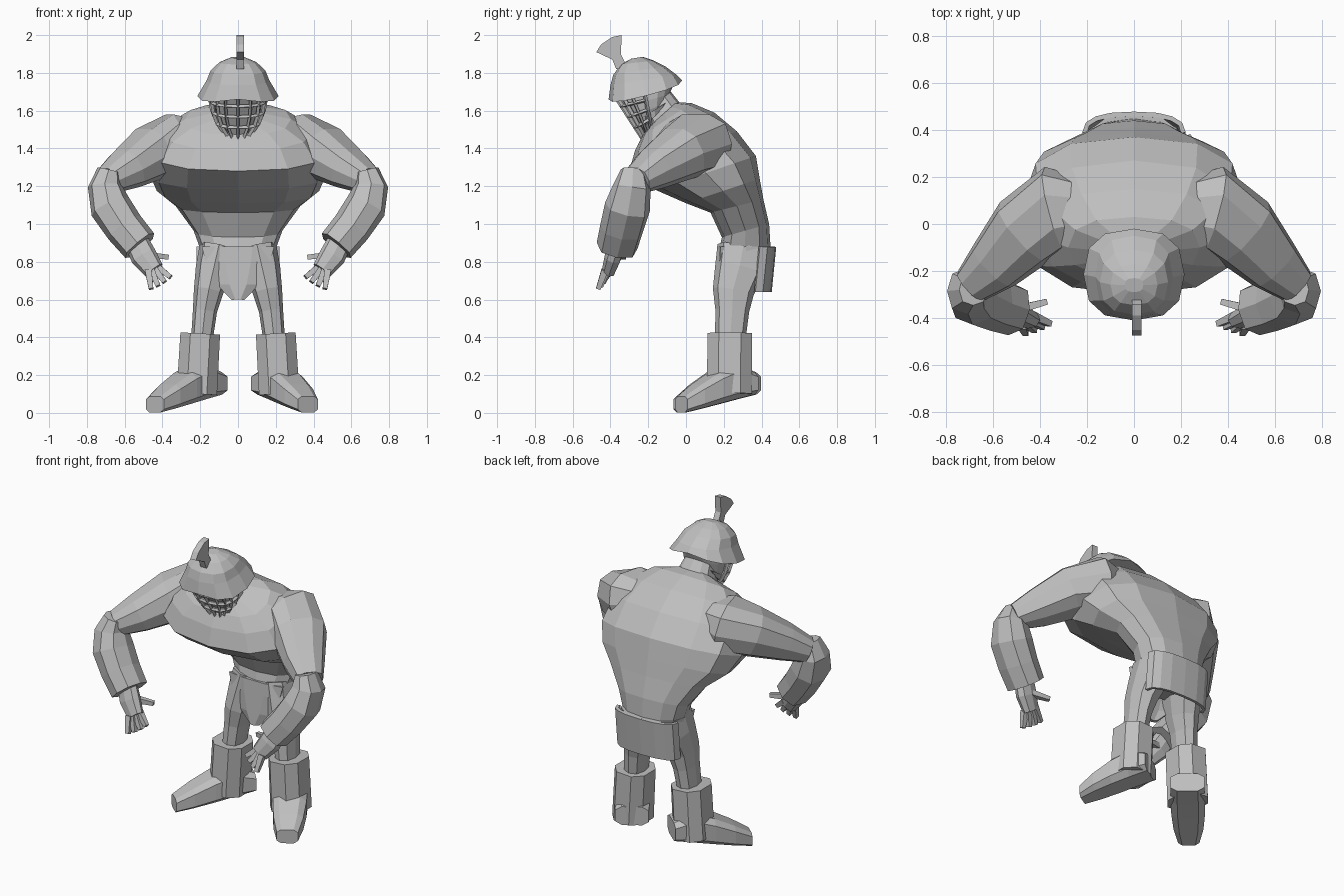
import bpy, bmesh
from math import cos, sin, pi, copysign
from mathutils import Vector

cube = bpy.data.objects.get("Cube")
if cube:
    bpy.data.objects.remove(cube, do_unlink=True)

grey = bpy.data.materials.new("clay_grey")
grey.use_nodes = True
grey.diffuse_color = (.52, .52, .52, 1)
grey.node_tree.nodes["Principled BSDF"].inputs["Base Color"].default_value = grey.diffuse_color

X_AXIS, Y_AXIS, Z_AXIS = Vector((1, 0, 0)), Vector((0, 1, 0)), Vector((0, 0, 1))


def skin(name, rows, solid=True, side=1):
    """Bridge rows of points with quads; a solid has closed rows and capped ends."""
    bm = bmesh.new()
    loops = [[bm.verts.new((p.x * side, p.y, p.z)) for p in row] for row in rows]
    count = len(loops[0])
    for lower, upper in zip(loops, loops[1:]):
        for i in range(count if solid else count - 1):
            j = (i + 1) % count
            bm.faces.new((lower[i], lower[j], upper[j], upper[i]))
    if solid:
        bm.faces.new(loops[0])
        bm.faces.new(loops[-1])
    bmesh.ops.recalc_face_normals(bm, faces=bm.faces)
    mesh = bpy.data.meshes.new(name)
    bm.to_mesh(mesh)
    bm.free()
    mesh.materials.append(grey)
    obj = bpy.data.objects.new(name, mesh)
    bpy.context.collection.objects.link(obj)
    return obj


def ring(centre, across, along, count, power=.8, shift=0):
    """Rounded cross-section; a lower power makes it boxier."""
    def soften(value):
        return copysign(abs(value) ** power, value) if abs(value) > 1e-6 else 0
    angles = [2 * pi * (i + shift) / count for i in range(count)]
    return [centre + across * soften(cos(a)) + along * soften(sin(a)) for a in angles]


def hoop(width, back, front, count=12, power=.8, shift=0):
    """Symmetric ring through a back and a front point, each given as (y, z)."""
    back, front = Vector((0, *back)), Vector((0, *front))
    return ring((back + front) / 2, X_AXIS * width, (back - front) / 2, count, power, shift)


def limb(name, side, stations, reference, ratio=1, count=8, shift=0):
    """Tapered tube through (point, radius) stations."""
    points = [Vector(point) for point, radius in stations]
    rows = []
    for i, (point, radius) in enumerate(stations):
        tangent = points[min(i + 1, len(points) - 1)] - points[max(i - 1, 0)]
        across = reference.cross(tangent).normalized()
        along = tangent.normalized().cross(across)
        rows.append(ring(points[i], across * radius, along * radius * ratio, count, shift=shift))
    return skin(name, rows, side=side)


def thicken(obj):
    solidify = obj.modifiers.new("thickness", "SOLIDIFY")
    solidify.thickness = .02
    solidify.offset = 0


# Hunched torso, from pelvis to collar
skin("torso", [
    hoop(.12, (.42, .72), (.2, .74)),
    hoop(.19, (.45, .84), (.17, .84)),
    hoop(.235, (.44, 1), (.19, .93)),
    hoop(.33, (.41, 1.13), (.13, 1.06)),
    hoop(.43, (.39, 1.24), (0, 1.11)),
    hoop(.47, (.37, 1.36), (-.16, 1.18)),
    hoop(.46, (.27, 1.49), (-.3, 1.28)),
    hoop(.39, (.15, 1.59), (-.27, 1.39)),
    hoop(.28, (.03, 1.64), (-.23, 1.47)),
    hoop(.13, (-.05, 1.645), (-.18, 1.53)),
])
skin("neck", [hoop(.13, (0, 1.6), (-.18, 1.47)), hoop(.1, (-.08, 1.7), (-.24, 1.58))])

# Belt and loincloth
skin("belt", [hoop(.205, (.47, height), (.165, height)) for height in (.8, .88)])
back_rows = []
for height in (.88, .76, .64):
    centre = Vector((0, .3 + height / 10, height))
    back_rows.append(ring(centre, X_AXIS * .21, Y_AXIS * .08, 16)[:9])
thicken(skin("back_flap", back_rows, solid=False))
front_rows = []
for height, width in ((.88, .19), (.8, .17), (.68, .11), (.6, .03)):
    front_rows.append([Vector((width * k, .12 + .06 * height + .02 * k * k, height))
                       for k in (-1, -.4, .4, 1)])
thicken(skin("front_flap", front_rows, solid=False))

# Helmet: smooth dome with side wings, sweeping back into a tail
brim = hoop(.215, (-.02, 1.76), (-.41, 1.66))
for point in brim:
    point.z -= abs(point.x) * .15
skin("helmet", [
    brim,
    hoop(.165, (-.05, 1.79), (-.4, 1.735)),
    hoop(.145, (-.11, 1.835), (-.385, 1.79)),
    hoop(.1, (-.17, 1.865), (-.345, 1.845)),
    hoop(.04, (-.23, 1.885), (-.29, 1.875)),
])


def face_rows(inset, count):
    """Rings narrowing from the brow down to the chin."""
    rows = []
    for step in range(5):
        t = step / 4
        back = Vector((-.07, 1.73)).lerp(Vector((-.14, 1.55)), t)
        front = Vector((-.375 + inset, 1.68)).lerp(Vector((-.23 + inset, 1.455)), t)
        rows.append(hoop(.145 * (1 - t ** 3 / 2) - inset, back, front, count))
    return rows


# Face behind a barred visor
skin("face", face_rows(.015, 16))
visor = skin("visor", [row[8:] + row[:1] for row in face_rows(0, 16)], solid=False)
bars = visor.modifiers.new("bars", "WIREFRAME")
bars.thickness = .025
bars.use_even_offset = False
bars.use_boundary = True
skin("chin_strap", [hoop(.115, (-.1, 1.63), (-.23, 1.51)), hoop(.125, (-.08, 1.66), (-.25, 1.55))])

# Crest: thin stem opening into a fan
crest_sections = [((-.31, 1.83), (-.37, 1.82)), ((-.345, 1.9), (-.39, 1.87)),
                  ((-.34, 2), (-.475, 1.91)), ((-.39, 1.99), (-.45, 1.95))]
crest = skin("crest", [hoop(.02, back, front, 4, .01, .5) for back, front in crest_sections])
crest.location.x = .012

for side, label in ((1, "left"), (-1, "right")):
    # Shoulder and upper arm
    limb(label + "_upper_arm", side, [
        ((.12, .06, 1.45), .1), ((.33, .06, 1.425), .19), ((.46, -.03, 1.375), .165),
        ((.59, -.17, 1.29), .125), ((.69, -.26, 1.23), .085)], Z_AXIS, ratio=.87, count=10)
    # Sleeved forearm
    limb(label + "_forearm", side, [
        ((.685, -.28, 1.285), .06), ((.705, -.285, 1.2), .09), ((.675, -.31, 1.09), .11),
        ((.6, -.34, .98), .105), ((.52, -.365, .885), .1)], Y_AXIS, ratio=1.1)
    # Hand with a fan of fingers and a thumb
    limb(label + "_palm", side, [
        ((.54, -.36, .91), .065), ((.5, -.385, .83), .07), ((.445, -.41, .755), .055)],
        Y_AXIS, ratio=.65)
    for finger in range(4):
        knuckle = Vector((.435, -.39, .78)).lerp(Vector((.475, -.43, .755)), finger / 3)
        spread = .9 - finger / 4
        tip = knuckle + Vector((-sin(spread), -.35, -cos(spread))) / 10
        limb(f"{label}_finger_{finger + 1}", side, [(knuckle, .024), (tip, .016)],
             Y_AXIS, count=4, shift=.5)
    limb(label + "_thumb", side, [((.48, -.36, .835), .024), ((.37, -.33, .825), .016)],
         Y_AXIS, count=4, shift=.5)
    # Leg
    limb(label + "_leg", side, [
        ((.105, .305, .87), .1), ((.13, .285, .76), .095), ((.157, .25, .64), .078),
        ((.175, .245, .54), .064), ((.19, .235, .4), .058)], Y_AXIS, ratio=1.4)
    # Boot shaft
    limb(label + "_boot_shaft", side, [((.2, .232, .42), .112), ((.218, .23, .1), .114)],
         Y_AXIS, ratio=1.12, shift=.5)
    # Foot, turned out further on the right, with a sole sloping from heel to toe
    ankle, toe = Vector((.21, .24, 0)), Vector((.37 if side > 0 else .44, -.025, 0))
    sideways = Z_AXIS.cross(toe - ankle).normalized()
    foot_rows = []
    for t in (-.35, 0, .35, .7, 1):
        sole, top = .07 * (1 - t), .26 - .17 * abs(t) ** 1.3
        foot_rows.append(ring(ankle.lerp(toe, t) + Z_AXIS * (sole + top) / 2,
                              sideways * (.105 - .04 * abs(t) ** 3),
                              Z_AXIS * (top - sole) / 2, 8, .55, .5))
    skin(label + "_foot", foot_rows, side=side)
